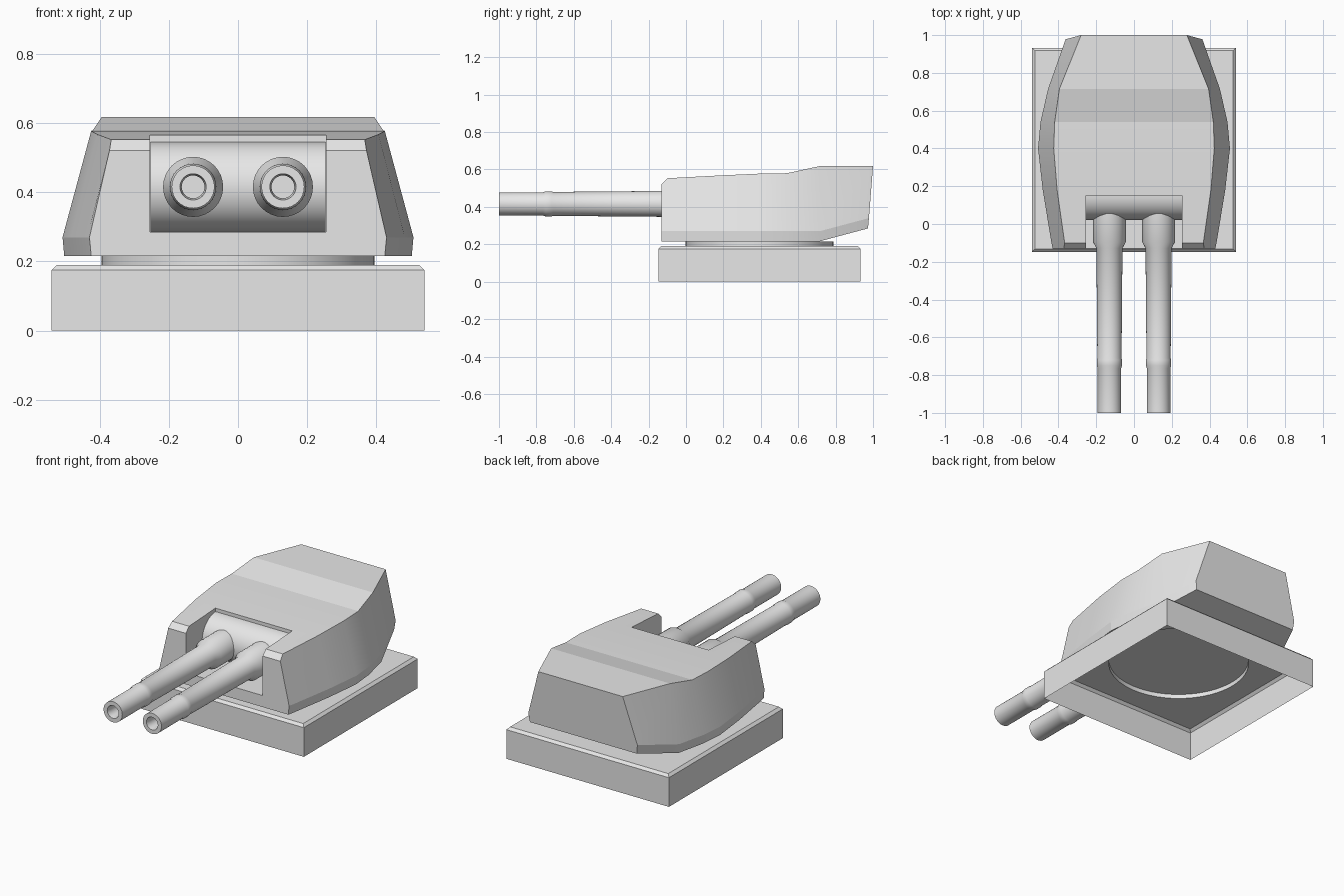
import bpy, bmesh, math
from math import sin, cos, tau, radians

if "Cube" in bpy.data.objects:
    bpy.data.objects.remove(bpy.data.objects["Cube"])

grey = bpy.data.materials.new("naval_grey")
grey.use_nodes = True
grey.diffuse_color = (0.8, 0.8, 0.8, 1)
grey.node_tree.nodes["Principled BSDF"].inputs["Base Color"].default_value = grey.diffuse_color


def loft(name, rings, caps=True):
    """Skin a row of equal-length closed rings, with optional end caps."""
    bm = bmesh.new()
    loops = [[bm.verts.new(p) for p in ring] for ring in rings]
    for a, b in zip(loops, loops[1:]):
        for i in range(len(a)):
            j = (i + 1) % len(a)
            bm.faces.new((a[i], a[j], b[j], b[i]))
    if caps:
        bm.faces.new(loops[0])
        bm.faces.new(loops[-1])
        bmesh.ops.recalc_face_normals(bm, faces=bm.faces)
    mesh = bpy.data.meshes.new(name)
    bm.to_mesh(mesh)
    bm.free()
    mesh.materials.append(grey)
    obj = bpy.data.objects.new(name, mesh)
    bpy.context.collection.objects.link(obj)
    return obj


def activate(obj):
    bpy.ops.object.select_all(action='DESELECT')
    obj.select_set(True)
    bpy.context.view_layer.objects.active = obj


def smooth(obj, degrees):
    activate(obj)
    bpy.ops.object.shade_smooth_by_angle(angle=radians(degrees))


# Base: open-bottomed square plinth with a round turret ring in its top
SIDES = 64
MID_Y = 0.393


def square(half, z):
    ring = []
    for i in range(SIDES):
        c, s = cos(tau * i / SIDES), sin(tau * i / SIDES)
        k = half / max(abs(c), abs(s))
        ring.append((c * k, MID_Y + s * k, z))
    return ring


def circle(r, z):
    return [(r * cos(tau * i / SIDES), MID_Y + r * sin(tau * i / SIDES), z) for i in range(SIDES)]


base = loft("base_plinth", [square(0.54, 0), square(0.54, 0.175), square(0.525, 0.19),
                            circle(0.395, 0.19), circle(0.395, 0.216)], caps=False)
smooth(base, 25)


# Gun house: sections from front to back, each as (half width, y, z) for floor, waist and roof
def section(*corners):
    return [(x, y, z) for x, y, z in corners] + [(-x, y, z) for x, y, z in reversed(corners)]


def slab(y, waist, roof, roof_z):
    return section((waist - 0.005, y, 0.216), (waist, y, 0.27), (roof, y, roof_z))


house = loft("gun_house", [
    section((0.425, -0.13, 0.216), (0.43, -0.13, 0.27), (0.372, -0.13, 0.522)),
    slab(-0.1, 0.437, 0.367, 0.553),
    slab(0.18, 0.483, 0.407, 0.568),
    slab(0.40, 0.508, 0.425, 0.578),
    slab(0.54, 0.495, 0.42, 0.58),
    slab(0.715, 0.455, 0.395, 0.618),
    section((0.355, 0.973, 0.285), (0.362, 0.978, 0.34), (0.28, 1.0, 0.618)),
])

# Gun opening cut into the front and roof
opening = loft("opening_cutter", [[(x, y, z) for x, z in
               ((-0.255, 0.285), (0.255, 0.285), (0.255, 0.9), (-0.255, 0.9))] for y in (-0.4, 0.15)])
opening.hide_render = True
cut = house.modifiers.new("opening", 'BOOLEAN')
cut.operation = 'DIFFERENCE'
cut.solver = 'EXACT'
cut.object = opening
activate(house)
bpy.ops.object.modifier_apply(modifier=cut.name)
bpy.data.objects.remove(opening)
smooth(house, 11)

# Mantlet: half cylinder lying across the opening
mantlet = loft("mantlet", [[(x, 0.152 - 0.13 * sin(math.pi * i / 24), 0.416 + 0.13 * cos(math.pi * i / 24))
                            for i in range(25)] for x in (-0.254, 0.254)])
smooth(mantlet, 30)

# Barrels: turned profile of (radius, y) from breech to bore
PROFILE = [(0.087, 0.12), (0.087, -0.095), (0.069, -0.128), (0.064, -0.71), (0.067, -0.72),
           (0.067, -0.75), (0.062, -0.765), (0.062, -1.0), (0.038, -1.0), (0.033, -0.97), (0.033, -0.9)]
for side, x0 in (("left", 0.13), ("right", -0.13)):
    barrel = loft(side + "_barrel", [[(x0 + r * cos(tau * i / 32), y, 0.416 + r * sin(tau * i / 32))
                                      for i in range(32)] for r, y in PROFILE])
    smooth(barrel, 35)
